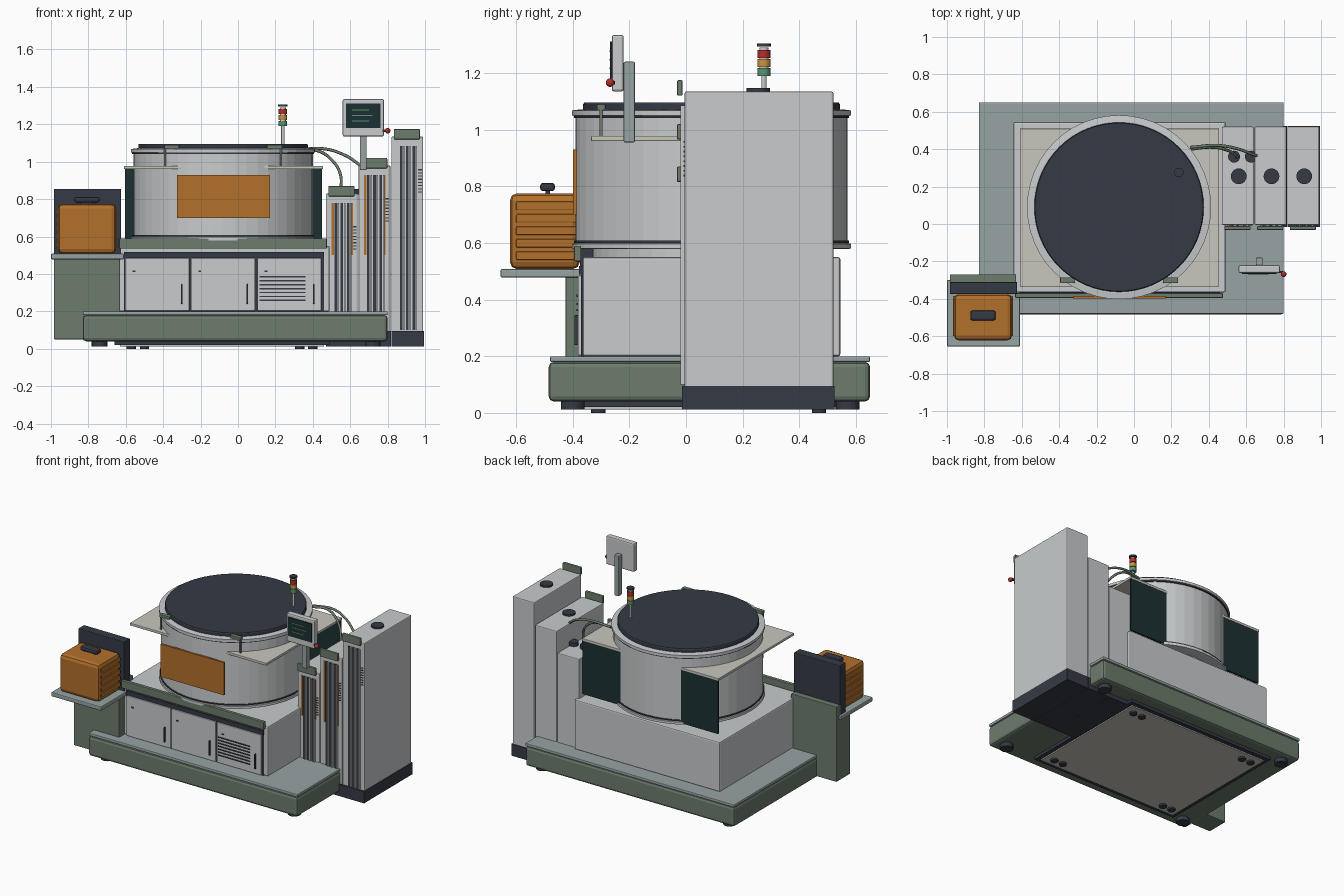
import bpy, bmesh, math
from mathutils import Vector

if "Cube" in bpy.data.objects:
    bpy.data.objects.remove(bpy.data.objects["Cube"])


def mat(name, r, g, b):
    m = bpy.data.materials.new(name)
    m.diffuse_color = (r, g, b, 1)
    m.use_nodes = True
    m.node_tree.nodes["Principled BSDF"].inputs["Base Color"].default_value = m.diffuse_color
    return m


GREY = mat("light_grey", .58, .60, .61)
GREEN = mat("sage", .15, .20, .15)
BLUE = mat("blue_grey", .31, .37, .37)
DARK = mat("charcoal", .035, .042, .06)
ORANGE = mat("orange", .45, .16, .025)
TEAL = mat("dark_glass", .012, .03, .032)
BEIGE = mat("beige", .58, .57, .51)
RED = mat("red", .45, .03, .025)
AMBER = mat("amber", .6, .3, .05)
LAMP = mat("lamp_green", .1, .3, .18)


def finish(bm, name, m):
    me = bpy.data.meshes.new(name)
    bm.to_mesh(me)
    bm.free()
    o = bpy.data.objects.new(name, me)
    bpy.context.collection.objects.link(o)
    me.materials.append(m)
    return o


def box(name, x, y, z, m=GREY, bevel=0.0):
    """Box from (min, max) pairs with an optional rounded edge."""
    bm = bmesh.new()
    bmesh.ops.create_cube(bm, size=1)
    for v in bm.verts:
        for i, r in enumerate((x, y, z)):
            v.co[i] = r[0] if v.co[i] < 0 else r[1]
    if bevel:
        bmesh.ops.bevel(bm, geom=bm.edges[:], offset=bevel, segments=2,
                        profile=.5, affect='EDGES')
    return finish(bm, name, m)


def lathe(name, cx, cy, profile, m=GREY, n=24):
    """Solid of revolution from (radius, z) points, capped at both ends."""
    bm = bmesh.new()
    rings = [[bm.verts.new((cx + r * math.cos(2 * math.pi * i / n),
                            cy + r * math.sin(2 * math.pi * i / n), z))
              for i in range(n)] for r, z in profile]
    for a, b in zip(rings, rings[1:]):
        for i in range(n):
            j = (i + 1) % n
            bm.faces.new((a[i], a[j], b[j], b[i]))
    bm.faces.new(rings[0][::-1])
    bm.faces.new(rings[-1])
    return finish(bm, name, m)


def disc(name, cx, cy, r, z, m=DARK, n=20):
    return lathe(name, cx, cy, [(r, z[0]), (r, z[1])], m, n)


def cable(name, pts, r=.008, m=GREEN):
    cu = bpy.data.curves.new(name, 'CURVE')
    cu.dimensions = '3D'
    cu.bevel_depth, cu.bevel_resolution, cu.resolution_u = r, 2, 8
    cu.use_fill_caps = True
    sp = cu.splines.new('BEZIER')
    sp.bezier_points.add(len(pts) - 1)
    for p, c in zip(sp.bezier_points, pts):
        p.co = c
        p.handle_left_type = p.handle_right_type = 'AUTO'
    o = bpy.data.objects.new(name, cu)
    bpy.context.collection.objects.link(o)
    cu.materials.append(m)


# base platform, deck plate, underside panel and feet
box("base_platform", (-.83, .80), (-.485, .65), (.04, .18), GREEN, .018)
box("deck_plate", (-.83, .80), (-.48, .65), (.18, .20), BLUE, .005)
box("underside_frame", (-.66, .49), (-.40, .56), (.02, .05), DARK)
box("underside_panel", (-.63, .46), (-.37, .53), (.012, .03), BEIGE)
for x in (-.74, .72):
    for y in (-.40, .57):
        disc("platform_foot", x, y, .042, (.012, .05))
for x in (-.57, .40):
    for y in (-.31, .47):
        for dx in (0, .07):
            disc("levelling_pad", x + math.copysign(dx, -x), y, .025, (0, .02))

# lower cabinet with doors
box("cabinet", (-.645, .49), (-.365, .545), (.20, .55), GREY, .008)
box("cabinet_trim", (-.61, .46), (-.378, -.355), (.488, .518), DARK)
box("front_beam", (-.635, .475), (-.395, -.37), (.535, .59), GREEN, .004)
box("door_backing", (-.61, .46), (-.37, -.36), (.20, .49), DARK)
for i, x in enumerate((-.603, -.252, .103)):
    box("cabinet_door", (x, x + .343), (-.382, -.366), (.203, .485), GREY, .004)
    box("door_handle", (x + .298, x + .306), (-.394, -.38), (.24, .345), DARK, .002)
    disc_x = x + .04
    box("door_lock", (disc_x, disc_x + .014), (-.386, -.38), (.41, .418), DARK)
for i in range(7):
    z = .255 + i * .021
    box("vent_slat", (.115, .36), (-.387, -.38), (z, z + .007), DARK)

# round chamber
CX, CY, N = -.08, .09, 48
disc("chamber_neck", CX, CY, .42, (.54, .59), GREY, N)
lathe("chamber", CX, CY, [(.47, .578), (.492, .58), (.492, .597), (.48, .60),
                          (.48, 1.048), (.492, 1.05), (.492, 1.068), (.46, 1.072)], GREY, N)
lathe("chamber_lid", CX, CY, [(.453, 1.06), (.453, 1.09), (.449, 1.096)], DARK, 64)
for z in (.600, 1.042):
    disc("rim_seam", CX, CY, .486, (z, z + .008), DARK, N)
box("front_window", (-.325, .17), (-.399, -.385), (.70, .93), ORANGE)

# shelf around the chamber, rear glass and lid brackets
box("shelf", (-.61, .455), (-.335, .51), (.96, .978), BEIGE, .003)
for x in ((-.605, -.31), (.155, .45)):
    box("rear_glass", x, (.495, .508), (.585, .965), TEAL)
for s in (-1, 1):
    a, b = sorted((CX + s * .235, CX + s * .315))
    box("lid_bracket", (a, b), (-.315, -.285), (1.068, 1.09), GREEN, .003)
    p = CX + s * .31
    box("bracket_post", (p - .005, p + .005), (-.305, -.295), (.975, 1.085), GREEN)

# signal lamp
disc("lamp_pole", .24, .275, .009, (1.09, 1.20), GREY)
for z, m in ((1.19, LAMP), (1.222, AMBER), (1.254, RED)):
    disc("signal_lamp", .24, .275, .023, (z, z + .027), m)
    disc("lamp_core", .24, .275, .016, (z, z + .036), GREY)
disc("lamp_cap", .24, .275, .025, (1.294, 1.305), DARK)

# three stepped towers with slotted fronts
for x, top in ((.47, .83), (.645, .98), (.82, 1.135)):
    w = .17
    box("tower_plinth", (x, x + w + .004), (-.015, .525), (.012, .095), DARK)
    box("tower", (x, x + w), (-.005, .52), (.08, top), GREY, .006)
    box("tower_cap", (x + .013, x + .153), (-.032, -.012), (top - .015, top + .04), GREEN, .005)
    for dx in (.045, .078, .112):
        box("tower_slot", (x + dx, x + dx + .014), (-.012, 0), (.10, top - .05), DARK)
        box("slot_rail", (x + dx + .018, x + dx + .026), (-.02, 0), (.10, top - .05), GREY)
    for i in range(8):
        z = top - .30 + i * .017
        box("tower_vent", (x + .143, x + .163), (-.008, 0), (z, z + .006), DARK)
    disc("tower_port", x + .09, .255, .042, (top - .01, top + .012), DARK, 24)
    if top < 1:
        for dx in (.03, .132):
            box("tower_stripe", (x + dx, x + dx + .012), (-.011, 0), (.50, top - .05), ORANGE)

# cables from the chamber to the towers
cable("short_cable", [(.30, .40, 1.055), (.42, .41, 1.06), (.51, .39, 1.0), (.55, .36, .92), (.545, .36, .83)])
cable("long_cable", [(.30, .41, 1.06), (.45, .42, 1.07), (.56, .40, 1.04), (.64, .37, .99), (.67, .36, .96)])
for x, z in ((.545, .825), (.635, .825)):
    disc("cable_socket", x - .01, .36, .032, (z, z + .03), DARK)

# control screen on its post
box("screen_post", (.652, .688), (-.22, -.18), (.955, 1.24), BLUE, .005)
box("screen_case", (.56, .78), (-.262, -.22), (1.135, 1.335), GREY, .008)
box("screen_glass", (.578, .762), (-.268, -.26), (1.18, 1.312), TEAL)
for i in range(3):
    z = 1.215 + i * .03
    box("screen_line", (.61, .70 + .02 * (i % 2)), (-.270, -.266), (z, z + .005), LAMP)
bpy.ops.mesh.primitive_uv_sphere_add(segments=16, ring_count=8, radius=.015, location=(.80, -.268, 1.166))
o = bpy.context.object
o.name = "stop_button"
o.data.materials.append(RED)
box("button_arm", (.77, .80), (-.262, -.25), (1.16, 1.172), DARK)

# side console carrying the ribbed orange case
box("console_pedestal", (-.985, -.63), (-.425, -.27), (.05, .49), GREEN, .005)
box("console_tray", (-1.0, -.61), (-.655, -.30), (.478, .508), BLUE, .006)
box("console_bracket", (-.985, -.63), (-.32, -.27), (.48, .58), GREEN, .004)
box("console_back", (-.985, -.625), (-.375, -.31), (.505, .855), DARK, .005)
box("case", (-.962, -.652), (-.622, -.375), (.508, .775), ORANGE, .025)
for i in range(5):
    z = .54 + i * .044
    box("case_rib", (-.968, -.646), (-.60, -.385), (z, z + .03), ORANGE, .004)
for x in (-.85, -.77):
    box("case_handle_stem", (x - .008, x + .008), (-.497, -.48), (.77, .79), DARK)
box("case_handle", (-.875, -.74), (-.515, -.463), (.783, .812), DARK, .01)
